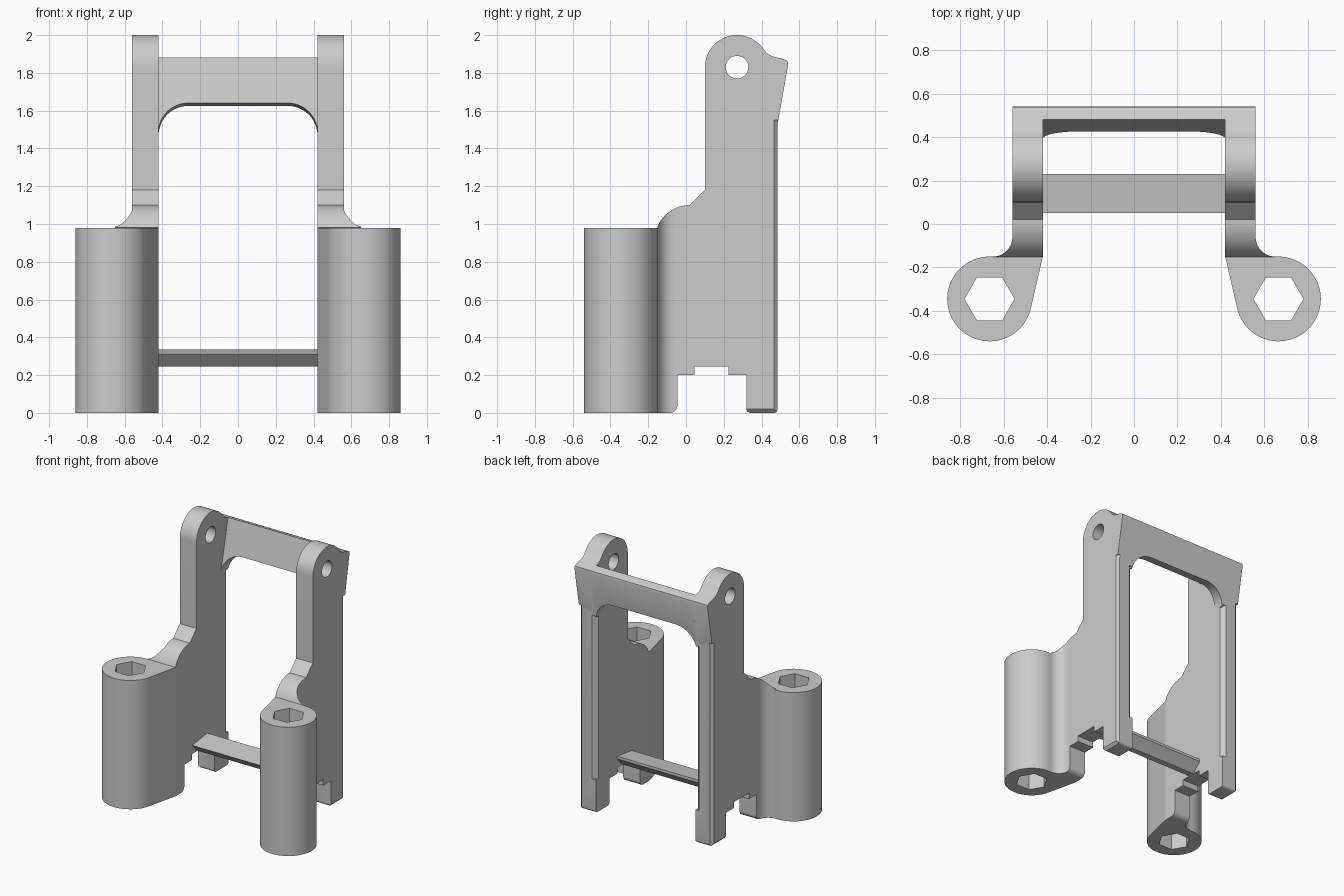
import bpy, bmesh
from math import cos, sin, radians

cube = bpy.data.objects.get("Cube")
if cube:
    bpy.data.objects.remove(cube, do_unlink=True)

GREY = (0.6, 0.6, 0.6, 1)
mat = bpy.data.materials.new("plain grey")
mat.use_nodes = True
mat.diffuse_color = GREY
mat.node_tree.nodes["Principled BSDF"].inputs["Base Color"].default_value = GREY


def arc(cx, cy, r, start, end, n=16):
    angles = [radians(start + (end - start) * i / n) for i in range(n + 1)]
    return [(cx + r * cos(a), cy + r * sin(a)) for a in angles]


def prism(name, outline, axis, low, high):
    """Extrude a closed 2D outline along the named axis."""
    place = {"x": lambda p, d: (d, p[0], p[1]),
             "y": lambda p, d: (p[0], d, p[1]),
             "z": lambda p, d: (p[0], p[1], d)}[axis]
    bm = bmesh.new()
    ends = [[bm.verts.new(place(p, d)) for p in outline] for d in (low, high)]
    for end in ends:
        bm.faces.new(end)
    n = len(outline)
    for i in range(n):
        j = (i + 1) % n
        bm.faces.new((ends[0][i], ends[0][j], ends[1][j], ends[1][i]))
    bmesh.ops.recalc_face_normals(bm, faces=bm.faces)
    mesh = bpy.data.meshes.new(name)
    bm.to_mesh(mesh)
    bm.free()
    mesh.materials.append(mat)
    obj = bpy.data.objects.new(name, mesh)
    bpy.context.collection.objects.link(obj)
    return obj


def activate(obj):
    bpy.ops.object.select_all(action="DESELECT")
    obj.select_set(True)
    bpy.context.view_layer.objects.active = obj


def finish(obj, cutters=(), mirror=False):
    """Cut, mirror and shade a part."""
    activate(obj)
    for cutter in cutters:
        cutter.hide_render = True
        mod = obj.modifiers.new("cut", "BOOLEAN")
        mod.operation = "DIFFERENCE"
        mod.solver = "EXACT"
        mod.object = cutter
        bpy.ops.object.modifier_apply(modifier=mod.name)
        bpy.data.objects.remove(cutter, do_unlink=True)
    if mirror:
        mod = obj.modifiers.new("mirror", "MIRROR")
        mod.use_mirror_merge = False
        bpy.ops.object.modifier_apply(modifier=mod.name)
    bpy.ops.object.shade_smooth_by_angle(angle=radians(30))


IN, OUT = 0.42, 0.56

# Side plates: ear on top, curved shoulder, notched feet
profile = (arc(0.27, 1.83, 0.17, 180, 35, 32)
           + [(0.43, 1.903), (0.455, 1.888), (0.52, 1.872), (0.538, 1.862),
              (0.541, 1.845), (0.485, 1.53)]
           + arc(0.465, 0.02, 0.02, 0, -90, 4)
           + arc(0.34, 0.02, 0.02, 270, 180, 4)
           + [(0.32, 0.2), (0.225, 0.2), (0.225, 0.245),
              (0.045, 0.245), (0.045, 0.2), (-0.045, 0.2)]
           + arc(-0.085, 0.04, 0.04, 0, -90, 8)
           + [(-0.15, 0), (-0.15, 0.98)]
           + arc(0.02, 0.915, 0.185, 159, 90)
           + [(0.1, 1.18)])
plates = prism("side_plates", profile, "x", IN, 0.65)
outside = prism("outside_cutter",
                [(OUT, 1)] + arc(0.65, -0.06, 0.09, 180, 270)
                + [(0.65, -0.2), (0.8, -0.2), (0.8, 1)], "z", -0.1, 2.1)
pin_hole = prism("pin_hole_cutter", arc(0.27, 1.83, 0.06, 0, 350, 35), "x", 0.3, 0.8)
back_bevel = prism("back_bevel_cutter",
                   [(0.53, 0.495), (0.6, 0.495), (0.6, 0.425)], "z", -0.1, 1.55)
inner_bevel = prism("inner_bevel_cutter",
                    [(0.38, 0.415), (0.46, 0.495), (0.38, 0.495)], "z", 0.25, 1.5)
foot_bevel = prism("foot_bevel_cutter",
                   [(0.53, -0.01), (0.6, -0.01), (0.6, 0.06)], "y", 0.28, 0.6)
finish(plates, [outside, pin_hole, back_bevel, inner_bevel, foot_bevel], mirror=True)

# Round posts with hexagonal through holes, blended into the plates
CX, CY = 0.665, -0.345
posts = prism("corner_posts",
              [(IN, -0.15)] + arc(CX, CY, 0.195, 193, 450, 48), "z", 0, 0.98)
hex_hole = prism("hex_hole_cutter", arc(CX, CY, 0.115, 0, 300, 5), "z", -0.1, 1.1)
finish(posts, [hex_hole], mirror=True)

# Leaning top bar with an arched underside
top_bar = prism("top_bar",
                [(0.48, 1.882), (0.52, 1.872), (0.538, 1.862), (0.541, 1.845),
                 (0.478, 1.49), (0.39, 1.48)], "x", -IN - 0.01, IN + 0.01)
arch = prism("arch_cutter",
             [(IN, 1.3)] + arc(IN - 0.16, 1.48, 0.16, 0, 90)
             + arc(0.16 - IN, 1.48, 0.16, 90, 180) + [(-IN, 1.3)], "y", 0.3, 0.7)
for v in arch.data.vertices:
    v.co.z -= 0.2 * (v.co.y - 0.43)
finish(top_bar, [arch])

# Low cross bar with a sloped top and tapered underside
finish(prism("lower_bar",
             [(0.05, 0.31), (0.23, 0.335), (0.23, 0.315), (0.16, 0.245), (0.115, 0.245)],
             "x", -IN, IN))
